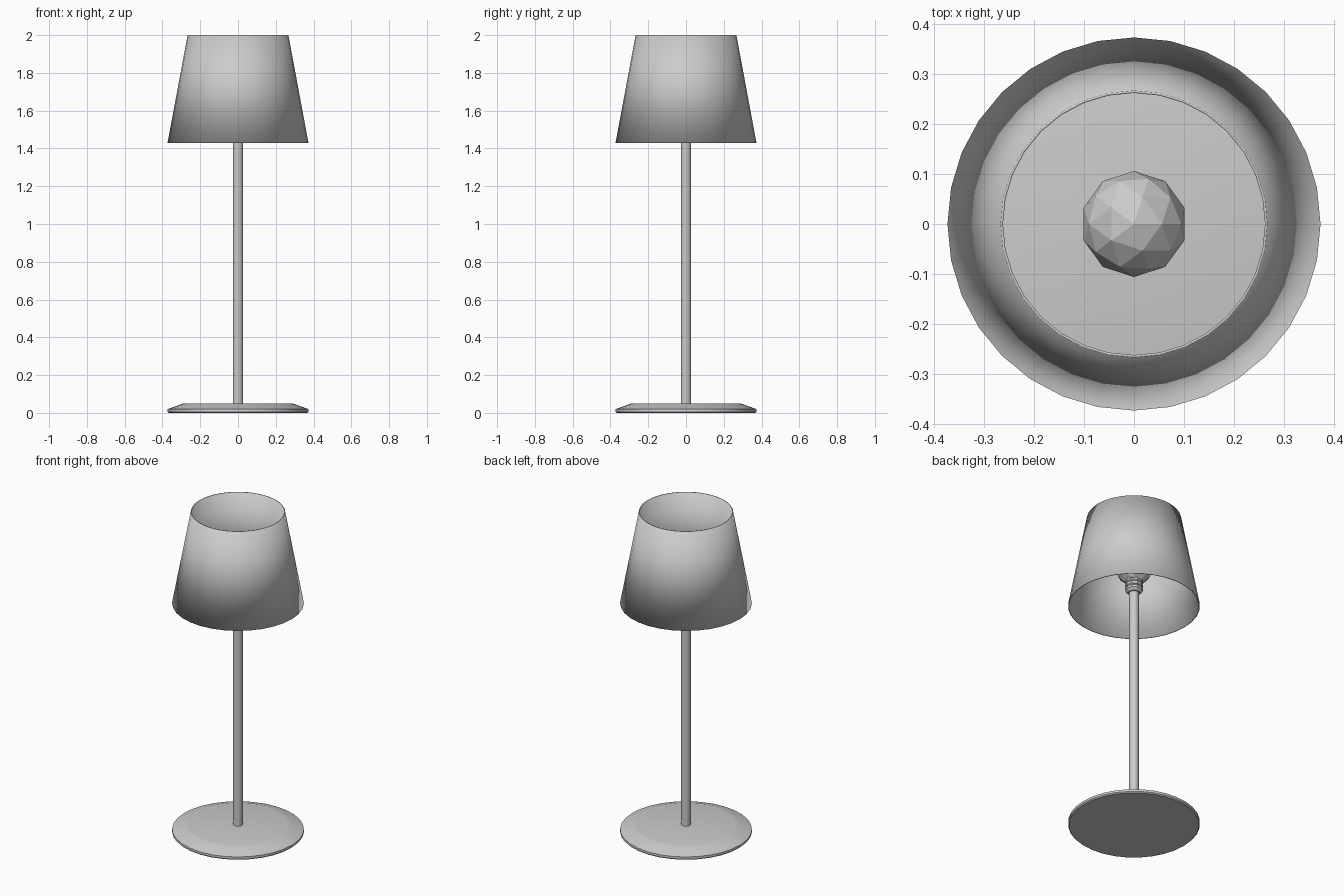
import bpy, math
from mathutils import Vector

if "Cube" in bpy.data.objects:
    bpy.data.objects.remove(bpy.data.objects["Cube"])


def lathe(name, profile, sides=32, closed=False, smooth=True, angle=None):
    """Spin (radius, z) points about the z axis; open profiles get end caps."""
    verts, faces = [], []
    n = len(profile)
    for r, z in profile:
        for i in range(sides):
            a = 2 * math.pi * i / sides
            verts.append((r * math.cos(a), r * math.sin(a), z))
    for k in range(n if closed else n - 1):
        a, b = k * sides, ((k + 1) % n) * sides
        for i in range(sides):
            j = (i + 1) % sides
            faces.append((a + i, a + j, b + j, b + i))
    if not closed:
        faces.append(tuple(reversed(range(sides))))
        faces.append(tuple(range((n - 1) * sides, n * sides)))
    mesh = bpy.data.meshes.new(name)
    mesh.from_pydata(verts, [], faces)
    mesh.update()
    obj = bpy.data.objects.new(name, mesh)
    bpy.context.collection.objects.link(obj)
    if smooth:
        mesh.shade_smooth()
    if angle is not None:
        bpy.ops.object.select_all(action='DESELECT')
        obj.select_set(True)
        bpy.context.view_layer.objects.active = obj
        bpy.ops.object.shade_smooth_by_angle(angle=math.radians(angle))
    return obj


# Weighted round base with sloped edge
lathe("base", [(0.367, 0), (0.373, 0.006), (0.373, 0.02), (0.295, 0.048), (0.285, 0.05)], angle=18)

# Slim upright pole
lathe("pole", [(0.027, 0.045), (0.027, 1.53)], angle=30)

# Ridged bulb socket
lathe("socket", [(0.035, 1.515), (0.05, 1.53), (0.05, 1.545), (0.043, 1.55),
                 (0.05, 1.555), (0.05, 1.57), (0.043, 1.575), (0.05, 1.58),
                 (0.05, 1.595)], sides=10, smooth=False)

# Faceted bulb
bpy.ops.mesh.primitive_ico_sphere_add(subdivisions=2, radius=0.106, location=(0, 0, 1.68))
bpy.context.object.name = "bulb"

# Thin tapered shade, open at both ends and smooth across the rims
lathe("shade", [(0.373, 1.43), (0.267, 2.0), (0.262, 2.0), (0.368, 1.43)], closed=True)
